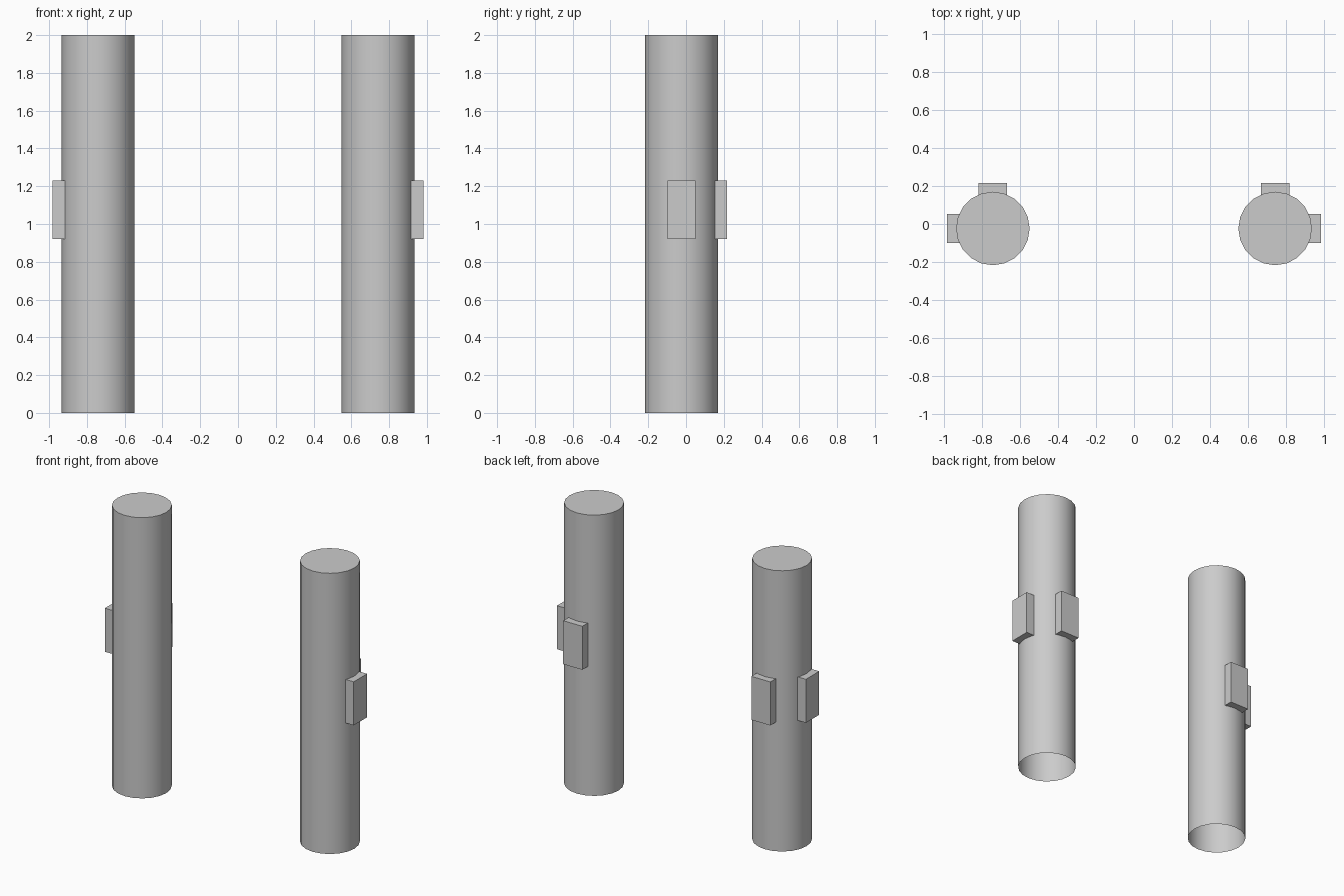
import bpy, bmesh
from math import sin, cos, pi, radians

if "Cube" in bpy.data.objects:
    bpy.data.objects.remove(bpy.data.objects["Cube"])

SIDES, R, H = 20, 0.193, 2.0
CX, CY = 0.741, -0.0235       # post axis
PAD_W, PAD_OUT = 0.075, 0.24  # pad half width, reach from the axis
PAD_Z0, PAD_Z1 = 0.92, 1.23


def prism(name, points, z0, z1, bottom=True):
    """Extrude a counter-clockwise outline from z0 to z1, capped on top."""
    bm = bmesh.new()
    low = [bm.verts.new((x, y, z0)) for x, y in points]
    high = [bm.verts.new((x, y, z1)) for x, y in points]
    n = len(points)
    for i in range(n):
        j = (i + 1) % n
        bm.faces.new((low[i], low[j], high[j], high[i]))
    bm.faces.new(high)
    if bottom:
        bm.faces.new(low[::-1])
    mesh = bpy.data.meshes.new(name)
    bm.to_mesh(mesh)
    bm.free()
    obj = bpy.data.objects.new(name, mesh)
    bpy.context.collection.objects.link(obj)
    return obj


ring = [(R * cos(2 * pi * i / SIDES), R * sin(2 * pi * i / SIDES)) for i in range(SIDES)]

# Pad outline facing +x, its back fitted to the facets of the post
(x1, y1), (x2, y2) = ring[1], ring[2]
edge_x = x1 + (x2 - x1) * (PAD_W - y1) / (y2 - y1)
pad = [(PAD_OUT, -PAD_W), (PAD_OUT, PAD_W), (edge_x, PAD_W), (x1, y1),
       (R, 0), (x1, -y1), (edge_x, -PAD_W)]

for side, s in (("left", -1), ("right", 1)):
    # Round post, open underneath
    post = prism(side + "_post", ring, 0, H, bottom=False)
    post.location = (s * CX, CY, 0)
    bpy.ops.object.select_all(action='DESELECT')
    post.select_set(True)
    bpy.context.view_layer.objects.active = post
    bpy.ops.object.shade_smooth_by_angle(angle=radians(40))

    # Outer and rear pads
    for label, angle in (("outer", 0 if s > 0 else pi), ("rear", pi / 2)):
        plate = prism(f"{side}_{label}_pad", pad, PAD_Z0, PAD_Z1)
        plate.location = (s * CX, CY, 0)
        plate.rotation_euler = (0, 0, angle)
